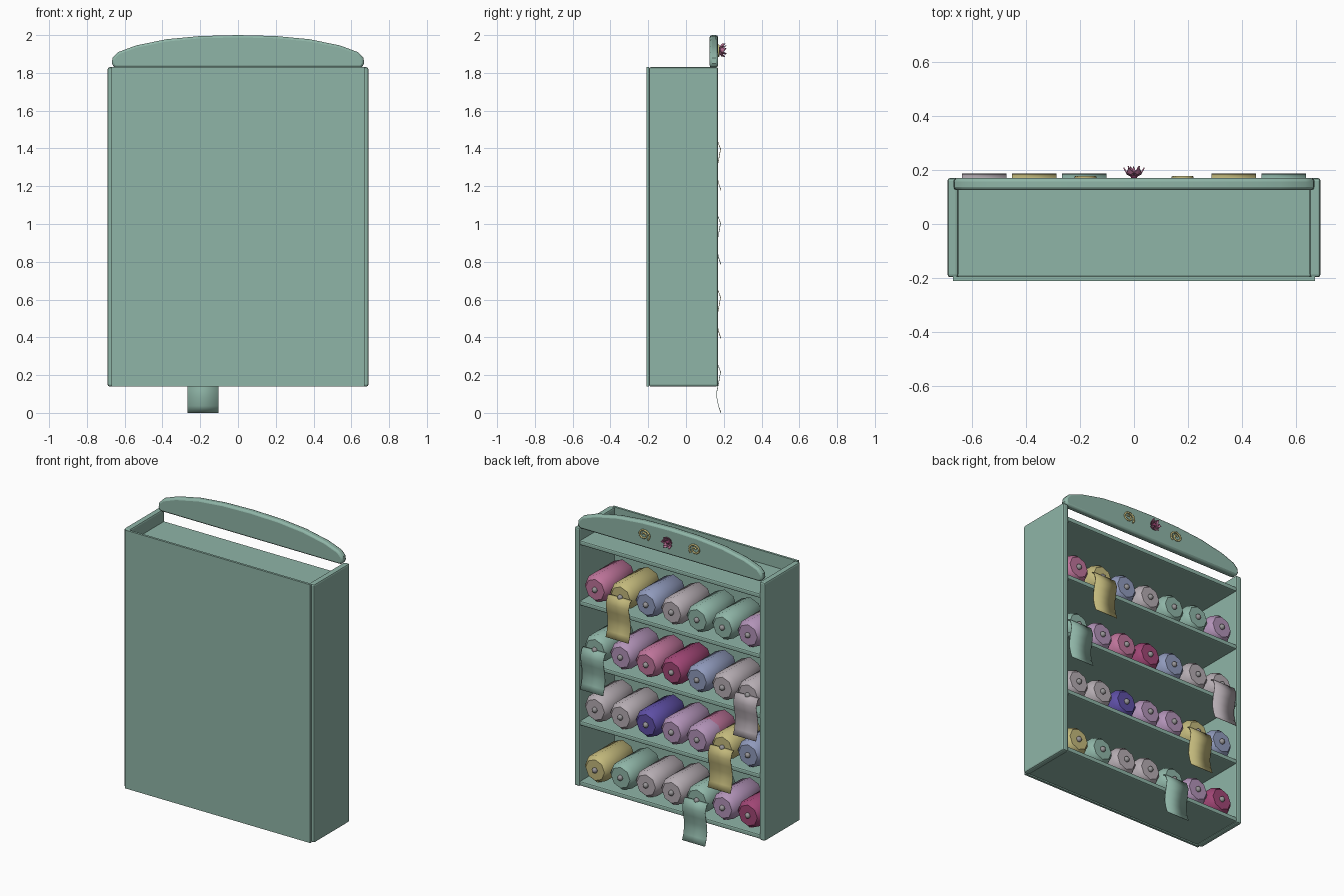
import bpy, bmesh, math
from mathutils import Matrix, Vector

if "Cube" in bpy.data.objects:
    bpy.data.objects.remove(bpy.data.objects["Cube"])


def srgb(r, g, b):
    return tuple(((c / 255 + 0.055) / 1.055) ** 2.4 for c in (r, g, b)) + (1,)


MATS = {}
for name, rgb in {
    "sage": (143, 181, 167), "pink": (190, 116, 154), "yellow": (195, 185, 124),
    "blue": (144, 154, 188), "grey": (181, 172, 178), "lilac": (178, 147, 184),
    "magenta": (160, 70, 117), "purple": (94, 79, 165), "steel": (150, 148, 150),
}.items():
    m = bpy.data.materials.new(name)
    m.diffuse_color = srgb(*rgb)
    m.use_nodes = True
    m.node_tree.nodes["Principled BSDF"].inputs["Base Color"].default_value = m.diffuse_color
    MATS[name] = m


def finish(name, bm, mats, smooth=None):
    bmesh.ops.recalc_face_normals(bm, faces=bm.faces)
    me = bpy.data.meshes.new(name)
    bm.to_mesh(me)
    bm.free()
    for m in mats:
        me.materials.append(MATS[m])
    ob = bpy.data.objects.new(name, me)
    bpy.context.collection.objects.link(ob)
    if smooth:
        bpy.context.view_layer.objects.active = ob
        ob.select_set(True)
        bpy.ops.object.shade_smooth_by_angle(angle=math.radians(smooth))
        ob.select_set(False)
    return ob


def bevel(ob, width, segments=2):
    mod = ob.modifiers.new("rounded_edges", 'BEVEL')
    mod.width, mod.segments = width, segments
    mod.limit_method = 'ANGLE'
    mod.angle_limit = math.radians(40)


def box(name, lo, hi, mat="sage", round_edge=0):
    bm = bmesh.new()
    bmesh.ops.create_cube(bm, size=1)
    lo, hi = Vector(lo), Vector(hi)
    for v in bm.verts:
        v.co = (lo + hi) / 2 + v.co * (hi - lo)
    ob = finish(name, bm, [mat])
    if round_edge:
        bevel(ob, round_edge)
    return ob


# Cabinet: sides, closed panel, five shelves
for s, side in ((-1, "left"), (1, "right")):
    xs = sorted((s * 0.65, s * 0.69))
    box(side + "_side", (xs[0], -0.197, 0.14), (xs[1], 0.17, 1.83), round_edge=0.01)
box("closed_panel", (-0.67, -0.21, 0.14), (0.67, -0.195, 1.83))
SHELF_TOPS = [1.75, 1.355, 0.962, 0.57, 0.175]
for i, z in enumerate(SHELF_TOPS):
    box(f"shelf_{i}", (-0.655, -0.196, z - 0.03), (0.655, 0.168, z), round_edge=0.008)

# Arched header board
half = [(0.655, 1.828), (0.668, 1.85), (0.664, 1.88), (0.635, 1.91), (0.54, 1.945),
        (0.38, 1.978), (0.2, 1.995)]
outline = half + [(0, 2.0)] + [(-x, z) for x, z in reversed(half)]
bm = bmesh.new()
face = bm.faces.new([bm.verts.new((x, 0.125, z)) for x, z in outline])
ext = bmesh.ops.extrude_face_region(bm, geom=[face])
for v in ext["geom"]:
    if isinstance(v, bmesh.types.BMVert):
        v.co.y = 0.17
header = finish("arched_header", bm, ["sage"], 35)
bevel(header, 0.012)


# Fabric rolls: lathed profile along y, front and rear halves may differ in colour
PROFILE = [(-0.155, 0.068), (-0.135, 0.09), (0.02, 0.09), (0.125, 0.09), (0.15, 0.068)]


def fabric_roll(name, x, z, front, rear):
    bm = bmesh.new()
    n = 8
    rings = [[bm.verts.new((x + r * math.sin(math.tau * k / n), y,
                            z + r * math.cos(math.tau * k / n))) for k in range(n)]
             for y, r in PROFILE]
    for a, b in zip(rings, rings[1:]):
        for k in range(n):
            bm.faces.new((a[k], a[(k + 1) % n], b[(k + 1) % n], b[k]))
    bm.faces.new(rings[0])
    bm.faces.new(rings[-1])
    for f in bm.faces:
        f.material_index = int(f.calc_center_median().y < 0.02)
    finish(name, bm, [front, rear], 50)
    # Round core knob
    bm = bmesh.new()
    bmesh.ops.create_uvsphere(bm, u_segments=10, v_segments=6, radius=0.018,
                              matrix=Matrix.Translation((x, 0.152, z)))
    finish(name + "_knob", bm, ["steel"], 60)


# Loose hanging cloth end in front of a roll
def hanging_cloth(name, x, z, mat):
    wave = [(0.15, 0.0), (0.166, -0.005), (0.183, -0.05), (0.174, -0.10),
            (0.164, -0.15), (0.163, -0.185), (0.172, -0.23), (0.185, -0.268)]
    bm = bmesh.new()
    rows = [[bm.verts.new((x + s * 0.0825, y, z + dz)) for s in (-1, 1)]
            for y, dz in wave]
    for a, b in zip(rows, rows[1:]):
        bm.faces.new((a[0], a[1], b[1], b[0]))
    ob = finish(name, bm, [mat], 50)
    mod = ob.modifiers.new("thickness", 'SOLIDIFY')
    mod.thickness, mod.offset = 0.003, 0


ROWS = [
    ["pink", "yellow", "blue", "grey", "sage", "sage", "lilac/grey"],
    ["sage", "lilac", "pink", "magenta", "blue", "grey", "grey"],
    ["grey", "grey", "purple", "lilac", "lilac/pink", "yellow", "blue"],
    ["yellow", "sage", "grey", "grey", "sage", "lilac", "magenta"],
]
LOOSE = {(0, 1), (1, 0), (1, 6), (2, 5), (3, 4)}
for r, row in enumerate(ROWS):
    z = SHELF_TOPS[r + 1] + 0.092
    for c, colour in enumerate(row):
        x = 0.5535 - 0.1845 * c
        parts = colour.split("/")
        fabric_roll(f"fabric_roll_{r}_{c}", x, z, parts[0], parts[-1])
        if (r, c) in LOOSE:
            hanging_cloth(f"hanging_cloth_{r}_{c}", x, z, parts[0])

# Flower ornament: two rings of cupped petals around a bud
bm = bmesh.new()
for count, reach, lift, turn in ((6, 0.04, 0.035, 0.0), (5, 0.024, 0.042, 0.4)):
    for k in range(count):
        a = turn + math.tau * k / count

        def pt(rad, off, y):
            return bm.verts.new((rad * math.cos(a + off), 0.172 + y,
                                 1.922 + rad * math.sin(a + off)))
        base = pt(0.004, 0, 0)
        l, r = pt(reach * 0.8, 0.5, lift * 0.5), pt(reach * 0.8, -0.5, lift * 0.5)
        mid, tip = pt(reach * 0.65, 0, lift * 0.3), pt(reach, 0, lift)
        for tri in ((base, l, mid), (base, mid, r), (l, tip, mid), (mid, tip, r)):
            bm.faces.new(tri)
flower = finish("flower_petals", bm, ["pink"])
mod = flower.modifiers.new("thickness", 'SOLIDIFY')
mod.thickness = 0.004
bm = bmesh.new()
bmesh.ops.create_icosphere(bm, subdivisions=2, radius=0.016,
                           matrix=Matrix.Translation((0, 0.183, 1.922)))
finish("flower_bud", bm, ["magenta"], 60)

# Mirrored scroll ornaments
for s, side in ((-1, "left"), (1, "right")):
    cu = bpy.data.curves.new(side + "_scroll", 'CURVE')
    cu.dimensions = '3D'
    cu.bevel_depth, cu.bevel_resolution = 0.006, 1
    cu.use_fill_caps = True
    sp = cu.splines.new('POLY')
    n = 24
    sp.points.add(n - 1)
    for i, p in enumerate(sp.points):
        t = i / (n - 1)
        a = 0.5 + t * 3.1 * math.pi
        rad = 0.01 + 0.034 * t
        p.co = (s * (0.185 + rad * math.cos(a)), 0.172, 1.915 + 0.85 * rad * math.sin(a), 1)
    cu.materials.append(MATS["yellow"])
    bpy.context.collection.objects.link(bpy.data.objects.new(side + "_scroll", cu))
